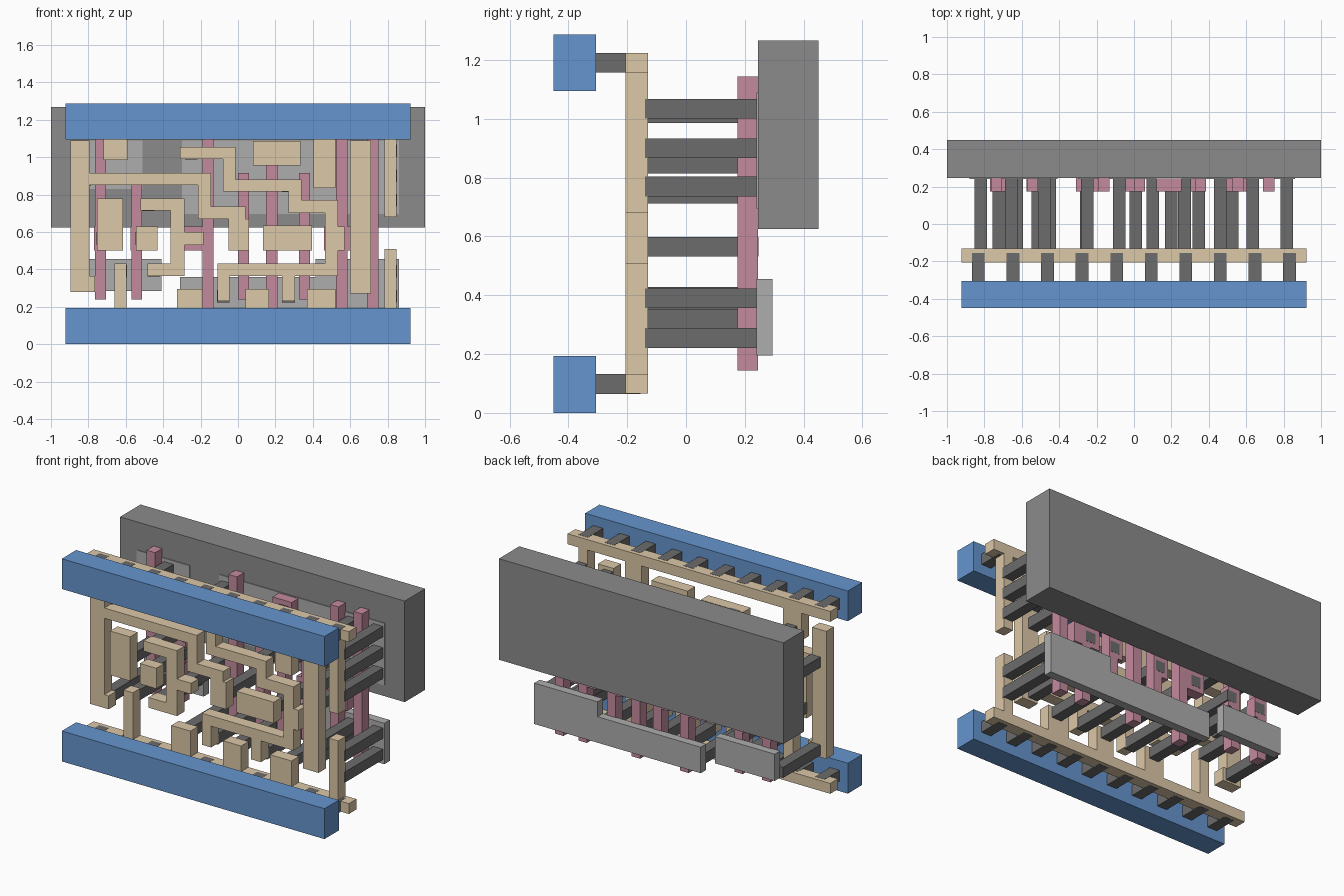
import bpy, bmesh


def material(name, rgb):
    m = bpy.data.materials.new(name)
    m.diffuse_color = (*rgb, 1)
    return m


BLUE = material("blue", (0.13, 0.30, 0.62))
TAN = material("tan", (0.72, 0.58, 0.39))
PINK = material("pink", (0.55, 0.26, 0.34))
DARK = material("dark_grey", (0.15, 0.15, 0.15))
PALE = material("pale_grey", (0.42, 0.42, 0.42))
GREY = material("mid_grey", (0.26, 0.26, 0.26))


def plates(name, rects, y0, y1, mat):
    """One object from x0, x1, z0, z1 rectangles extruded between y0 and y1."""
    bm = bmesh.new()
    for x0, x1, z0, z1 in rects:
        for v in bmesh.ops.create_cube(bm, size=1)["verts"]:
            v.co = (x1 if v.co.x > 0 else x0,
                    y1 if v.co.y > 0 else y0,
                    z1 if v.co.z > 0 else z0)
    me = bpy.data.meshes.new(name)
    bm.to_mesh(me)
    bm.free()
    me.materials.append(mat)
    ob = bpy.data.objects.new(name, me)
    bpy.context.collection.objects.link(ob)


def squares(centres, h=0.0335):
    return [(x - h, x + h, z - h, z + h) for x, z in centres]


# Front power rails
plates("lower_rail", [(-0.923, 0.923, 0, 0.193)], -0.45, -0.306, BLUE)
plates("upper_rail", [(-0.923, 0.923, 1.095, 1.287)], -0.45, -0.306, BLUE)

# Short posts tying the rails to the wiring layer
rail_x = [-0.832 + 0.1848 * i for i in range(10)]
for label, z in (("lower", 0.099), ("upper", 1.191)):
    plates(label + "_rail_posts", squares([(x, z) for x in rail_x], 0.034),
           -0.306, -0.155, DARK)

# Tan wiring layer
wires = {
    "lower_bus": [(-0.923, 0.923, 0.066, 0.132), (-0.66, -0.595, 0.13, 0.43),
                  (-0.325, -0.19, 0.13, 0.295), (0.04, 0.165, 0.13, 0.295),
                  (0.37, 0.52, 0.13, 0.295), (0.783, 0.848, 0.13, 0.51)],
    "upper_bus": [(-0.923, 0.923, 1.158, 1.224), (-0.72, -0.59, 0.985, 1.16),
                  (0.405, 0.52, 0.835, 1.16), (0.783, 0.848, 0.68, 1.16)],
    "left_wire": [(-0.895, -0.82, 0.28, 1.09), (-0.82, -0.795, 0.365, 1.09),
                  (-0.82, -0.765, 0.28, 0.365), (-0.795, -0.145, 0.85, 0.915),
                  (-0.215, -0.145, 0.67, 0.85), (-0.145, 0.04, 0.67, 0.735),
                  (-0.05, 0.06, 0.50, 0.67)],
    "hook_wire": [(-0.52, -0.36, 0.715, 0.78), (-0.36, -0.285, 0.365, 0.78),
                  (-0.485, -0.36, 0.365, 0.43), (-0.285, -0.185, 0.53, 0.60)],
    "stair_wire": [(-0.31, -0.08, 0.99, 1.055), (-0.08, -0.013, 0.815, 1.055),
                   (-0.013, 0.34, 0.815, 0.88), (0.27, 0.34, 0.70, 0.815),
                   (0.34, 0.535, 0.70, 0.77), (0.465, 0.535, 0.365, 0.70),
                   (-0.11, 0.465, 0.365, 0.43), (-0.11, -0.045, 0.23, 0.365),
                   (0.235, 0.305, 0.23, 0.365), (0.535, 0.57, 0.50, 0.63)],
    "right_wire": [(0.60, 0.71, 0.27, 1.09)],
    "left_pad": [(-0.755, -0.615, 0.50, 0.78)],
    "small_pad": [(-0.545, -0.43, 0.50, 0.63)],
    "high_pad": [(0.08, 0.335, 0.955, 1.085)],
    "centre_pad": [(0.135, 0.395, 0.50, 0.635)],
}
for name, rects in wires.items():
    plates(name, rects, -0.206, -0.13, TAN)

# Pink gate bars with their square pads
gates = {
    "gate_1": [(-0.765, -0.705, 0.24, 1.145), (-0.77, -0.685, 0.50, 0.63)],
    "gate_2": [(-0.57, -0.512, 0.24, 0.855), (-0.575, -0.49, 0.50, 0.63)],
    "gate_3": [(-0.19, -0.13, 0.145, 1.145), (-0.31, -0.16, 0.50, 0.63)],
    "gate_4": [(0.0, 0.06, 0.24, 0.915), (-0.045, 0.06, 0.50, 0.63)],
    "gate_5": [(0.15, 0.21, 0.145, 1.085), (0.12, 0.255, 0.955, 1.085)],
    "gate_6": [(0.325, 0.385, 0.24, 0.915), (0.29, 0.385, 0.50, 0.63)],
    "gate_7": [(0.525, 0.585, 0.145, 1.145), (0.46, 0.645, 0.50, 0.63)],
    "gate_8": [(0.69, 0.75, 0.145, 1.145)],
}
for name, rects in gates.items():
    plates(name, rects, 0.175, 0.245, PINK)

# Long posts from the wiring back to the gates and pale plates
posts = [(-0.82, 0.325), (-0.82, 0.883), (-0.655, 1.035), (-0.722, 0.565),
         (-0.515, 0.565), (-0.25, 0.565), (-0.45, 0.395), (-0.627, 0.39),
         (-0.25, 1.022), (-0.08, 0.255), (0.27, 0.255), (0.01, 0.565),
         (0.2, 1.02), (0.345, 0.565), (0.525, 0.565), (0.46, 0.90),
         (-0.255, 0.255), (0.10, 0.255), (0.46, 0.255), (-0.48, 0.745),
         (0.27, 0.848)]
posts += [(x, z) for x in (0.635, 0.817) for z in (0.77, 0.90, 1.035, 0.39)]
posts += [(0.635, 0.32), (0.817, 0.255)]
plates("long_posts", squares(posts), -0.14, 0.246, DARK)

# Pale plates behind the gates
plates("lower_left_plate", [(-0.83, -0.41, 0.285, 0.455)], 0.24, 0.295, PALE)
plates("lower_right_plate", [(-0.31, 0.415, 0.195, 0.36),
                             (0.415, 0.86, 0.195, 0.455)], 0.24, 0.295, PALE)
plates("upper_left_plate", [(-0.88, -0.51, 0.83, 1.09)], 0.24, 0.295, PALE)
plates("upper_right_plate", [(-0.30, 0.86, 0.695, 1.09)], 0.24, 0.295, PALE)

# Large back slab
plates("back_slab", [(-1, 1, 0.625, 1.267)], 0.245, 0.45, GREY)
